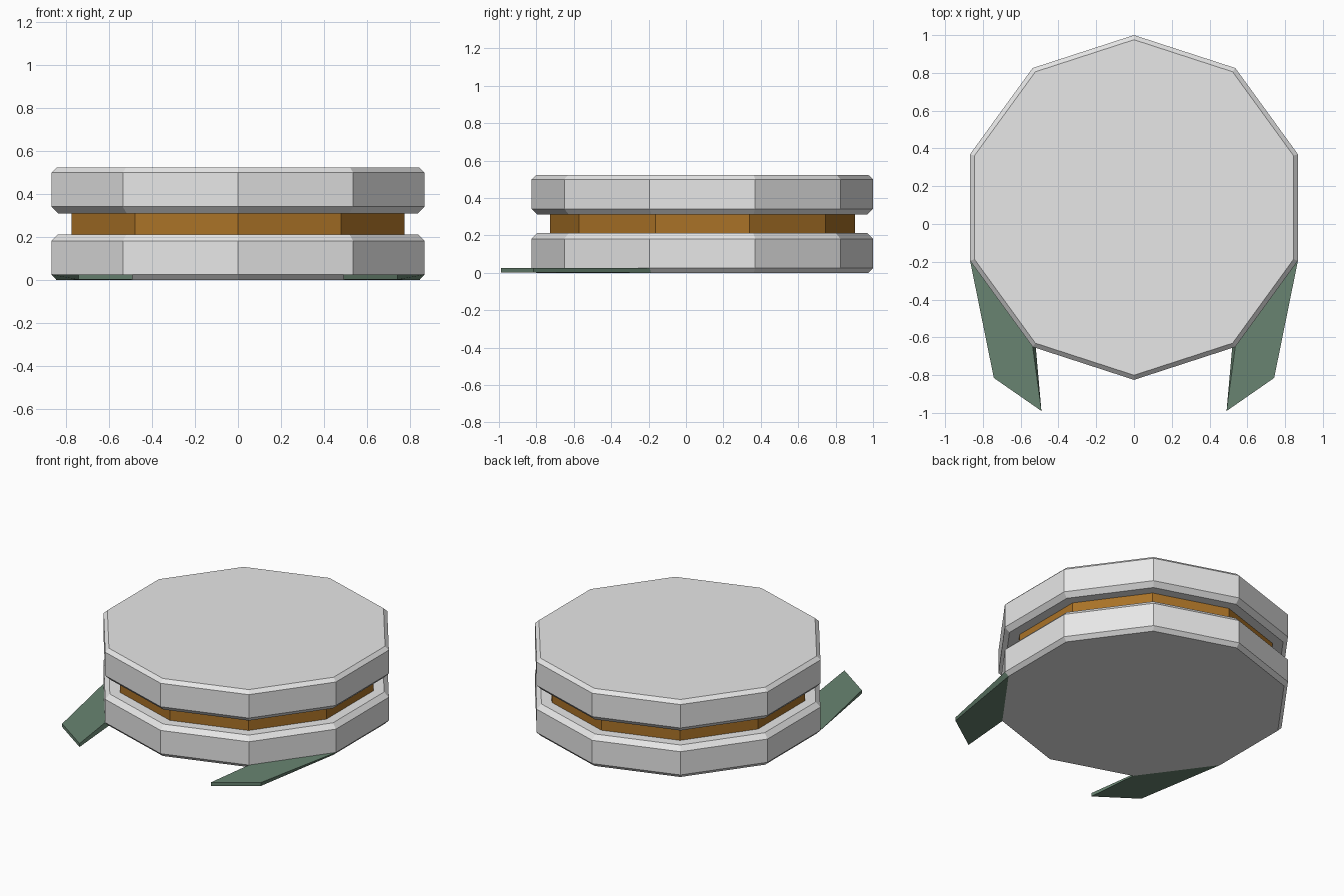
import bpy, bmesh, math

if "Cube" in bpy.data.objects:
    bpy.data.objects.remove(bpy.data.objects["Cube"])

SIDES, CY, R = 10, 0.0875, 0.9125   # ten-sided plan, one corner facing +y


def material(name, rgb):
    m = bpy.data.materials.new(name)
    m.diffuse_color = (*rgb, 1.0)
    m.use_nodes = True
    m.node_tree.nodes["Principled BSDF"].inputs["Base Color"].default_value = m.diffuse_color
    return m


GREY = material("light_grey", (0.8, 0.8, 0.8))
ORANGE = material("amber_brown", (0.40, 0.168, 0.02))
GREEN = material("dull_green", (0.14, 0.231, 0.167))


def corner(i, r, z):
    a = math.pi / 2 - i * 2 * math.pi / SIDES
    return (r * math.cos(a), CY + r * math.sin(a), z)


def loft(name, rings, mat):
    """Skin a stack of point rings and cap both ends."""
    bm = bmesh.new()
    loops = [[bm.verts.new(p) for p in ring] for ring in rings]
    n = len(loops[0])
    for lo, hi in zip(loops, loops[1:]):
        for i in range(n):
            j = (i + 1) % n
            bm.faces.new((lo[i], lo[j], hi[j], hi[i]))
    bm.faces.new(loops[0])
    bm.faces.new(loops[-1])
    bmesh.ops.recalc_face_normals(bm, faces=bm.faces)
    me = bpy.data.meshes.new(name)
    bm.to_mesh(me)
    bm.free()
    me.materials.append(mat)
    ob = bpy.data.objects.new(name, me)
    bpy.context.collection.objects.link(ob)
    return ob


def disc(name, profile, mat):
    return loft(name, [[corner(i, r, z) for i in range(SIDES)] for r, z in profile], mat)


# Two chamfered discs, mirror images of each other about the core
disc("lower_disc", [(0.888, 0), (R, 0.025), (R, 0.182), (0.882, 0.213)], GREY)
disc("upper_disc", [(0.882, 0.311), (R, 0.342), (R, 0.50), (0.888, 0.523)], GREY)

# Recessed core between the discs
disc("core", [(0.815, 0.205), (0.815, 0.32)], ORANGE)

# Flat feet drawn out of the lower chamfer towards the front
for side, name in ((1, "right_foot"), (-1, "left_foot")):
    rings = []
    for r, z, zt in ((0.888, 0.0, 0.002), (R, 0.025, 0.025)):
        ring = [corner(3, r, z), corner(4, r, z),
                (0.49, -0.99, zt), (0.742, -0.815, zt)]
        rings.append([(side * x, y, h) for x, y, h in ring])
    loft(name, rings, GREEN)
